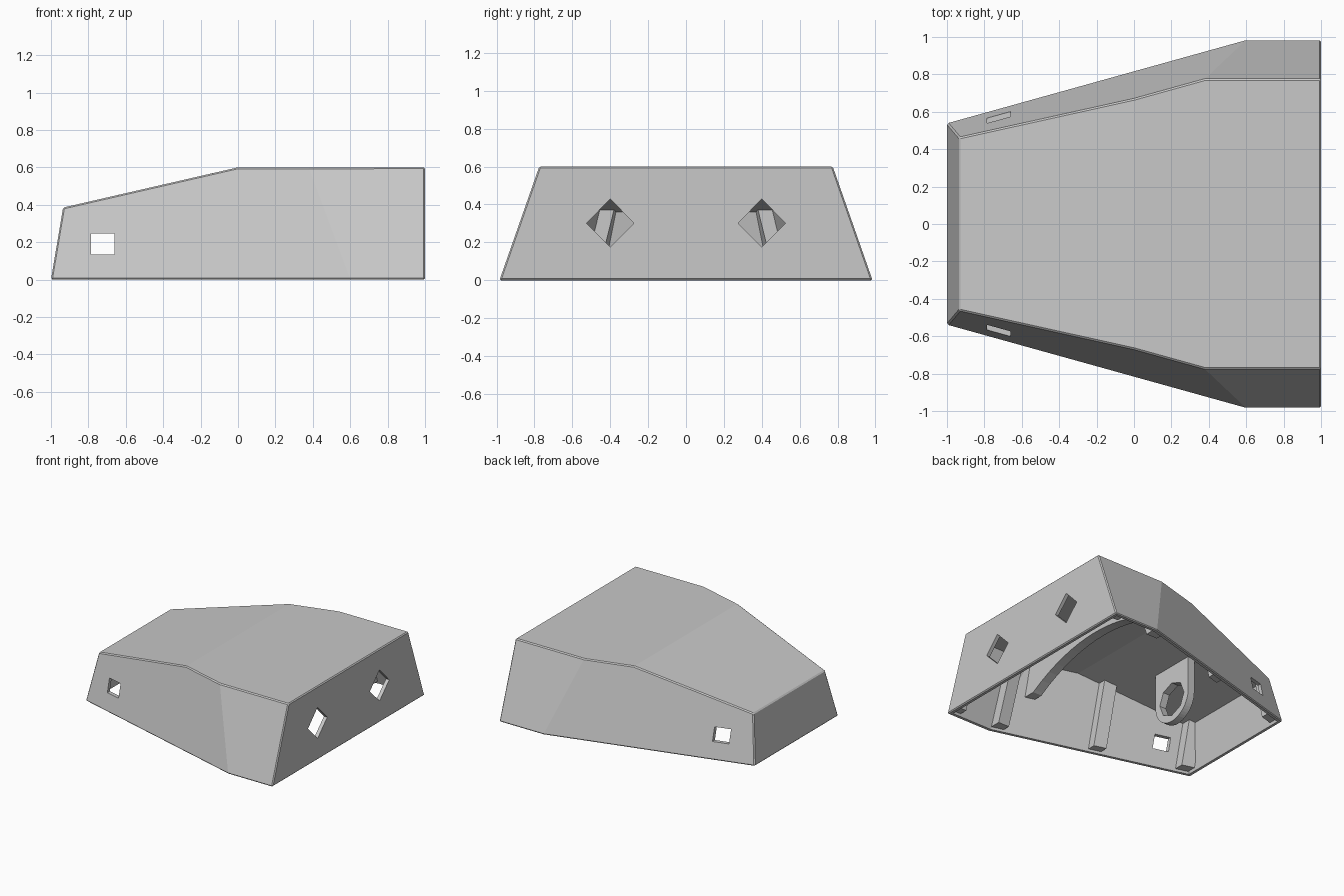
import bpy, bmesh, math
from mathutils import Vector, Matrix

if "Cube" in bpy.data.objects:
    bpy.data.objects.remove(bpy.data.objects["Cube"], do_unlink=True)

grey = bpy.data.materials.new("plain grey")
grey.use_nodes = True
grey.diffuse_color = (0.58, 0.58, 0.58, 1)
grey.node_tree.nodes["Principled BSDF"].inputs["Base Color"].default_value = grey.diffuse_color

WALL = 0.03

# Outward planes of the housing: (point, normal)
FRONT = ((-1, 0, 0), (-0.385, 0, 0.065))
SLOPE = ((0, 0, 0.6), (-0.215, 0, 0.935))
ROOF = ((0, 0, 0.6), (0, 0, 1))
BACK = ((1, 0, 0), (1, 0, 0))
SIDE = ((0, 0.818, 0), (-0.445, 1.6, 0.395))
REAR_SIDE = ((0.6, 0.985, 0), (0, 0.6, 0.21))


def flip(plane):
    return tuple((x, -y, z) for x, y, z in plane)


PLANES = [FRONT, SLOPE, ROOF, BACK, SIDE, REAR_SIDE, flip(SIDE), flip(REAR_SIDE)]


def box(x0, x1, y0, y1, z0, z1):
    bm = bmesh.new()
    bmesh.ops.create_cube(bm, size=1)
    for v in bm.verts:
        v.co = Vector(((x0 + x1) / 2 + v.co.x * (x1 - x0),
                       (y0 + y1) / 2 + v.co.y * (y1 - y0),
                       (z0 + z1) / 2 + v.co.z * (z1 - z0)))
    return bm


def cut(bm, plane, inset, keep_inside=True):
    n = Vector(plane[1]).normalized()
    res = bmesh.ops.bisect_plane(
        bm, geom=bm.verts[:] + bm.edges[:] + bm.faces[:], dist=1e-5,
        plane_co=Vector(plane[0]) - n * inset, plane_no=n,
        clear_outer=keep_inside, clear_inner=not keep_inside)
    edges = [g for g in res["geom_cut"] if isinstance(g, bmesh.types.BMEdge) and g.is_boundary]
    if edges:
        bmesh.ops.edgenet_fill(bm, edges=edges)


def fit(bm, inset):
    for plane in PLANES:
        cut(bm, plane, inset)
    return bm


def prism(outline, x0, x1):
    """Extrude a (y, z) outline along x."""
    bm = bmesh.new()
    face = bm.faces.new([bm.verts.new((x0, y, z)) for y, z in outline])
    ext = bmesh.ops.extrude_face_region(bm, geom=[face])["geom"]
    bmesh.ops.translate(bm, vec=(x1 - x0, 0, 0),
                        verts=[g for g in ext if isinstance(g, bmesh.types.BMVert)])
    return bm


def circle(y, z, r, n):
    return [(y + r * math.cos(2 * math.pi * i / n), z + r * math.sin(2 * math.pi * i / n))
            for i in range(n)]


def make(name, bm):
    bmesh.ops.recalc_face_normals(bm, faces=bm.faces[:])
    mesh = bpy.data.meshes.new(name)
    bm.to_mesh(mesh)
    bm.free()
    mesh.materials.append(grey)
    ob = bpy.data.objects.new(name, mesh)
    bpy.context.collection.objects.link(ob)
    return ob


def subtract(ob, bm):
    cutter = make("cutter", bm)
    cutter.hide_render = True
    mod = ob.modifiers.new("cut", 'BOOLEAN')
    mod.operation, mod.solver, mod.object = 'DIFFERENCE', 'EXACT', cutter
    bpy.context.view_layer.objects.active = ob
    bpy.ops.object.modifier_apply(modifier=mod.name)
    bpy.data.objects.remove(cutter, do_unlink=True)


# Housing: chamfered outer body, hollowed from below
outer = fit(box(-1.2, 1.2, -1.2, 1.2, 0, 0.8), 0)
bmesh.ops.recalc_face_normals(outer, faces=outer.faces[:])
sharp = [e for e in outer.edges if e.calc_face_angle(0) > 0.5]
bmesh.ops.bevel(outer, geom=sharp, offset=0.008, segments=1, affect='EDGES')
housing = make("housing", outer)
subtract(housing, fit(box(-1.2, 1.2, -1.2, 1.2, -0.2, 0.8), WALL))

# Square side windows and diamond rear openings
subtract(housing, box(-0.785, -0.66, -1.2, 1.2, 0.135, 0.245))
for y in (-0.4, 0.4):
    diamond = [(y, 0.43), (y + 0.125, 0.3), (y, 0.175), (y - 0.125, 0.3)]
    subtract(housing, prism(diamond, 0.8, 1.2))

# Wall ribs inside, following the lean of the side walls
for name, x0, x1, plane, depth in (("front_rib", -0.96, -0.86, SIDE, 0.1),
                                   ("middle_rib", -0.27, -0.17, SIDE, 0.09),
                                   ("rear_rib", 0.5, 0.6, REAR_SIDE, 0.11),
                                   ("corner_rib", 0.9, 0.98, REAR_SIDE, 0.09)):
    for side in (1, -1):
        rib = fit(box(x0, x1, 0.1, 1.2, 0.02, 0.8), WALL / 2)
        cut(rib, plane, depth, keep_inside=False)
        bmesh.ops.scale(rib, vec=(1, side, 1), verts=rib.verts[:])
        make(("left_" if side < 0 else "right_") + name, rib)

# Arched roof rib
arch = make("roof_arch", fit(box(0.3, 0.38, -1, 1, 0.3, 0.8), WALL / 2))
subtract(arch, prism(circle(0, -0.9, 1.4, 96), 0.2, 0.5))

# Hanging round bracket with an eight-sided hole
lower = [(0.19 * math.cos(a), 0.2 - 0.19 * math.sin(a))
         for a in (math.pi * i / 24 for i in range(25))]
bracket = make("bracket", fit(prism(lower + [(-0.19, 0.7), (0.19, 0.7)], -0.43, -0.37), WALL / 2))
subtract(bracket, prism(circle(0, 0.2, 0.14, 8), -0.5, -0.3))
